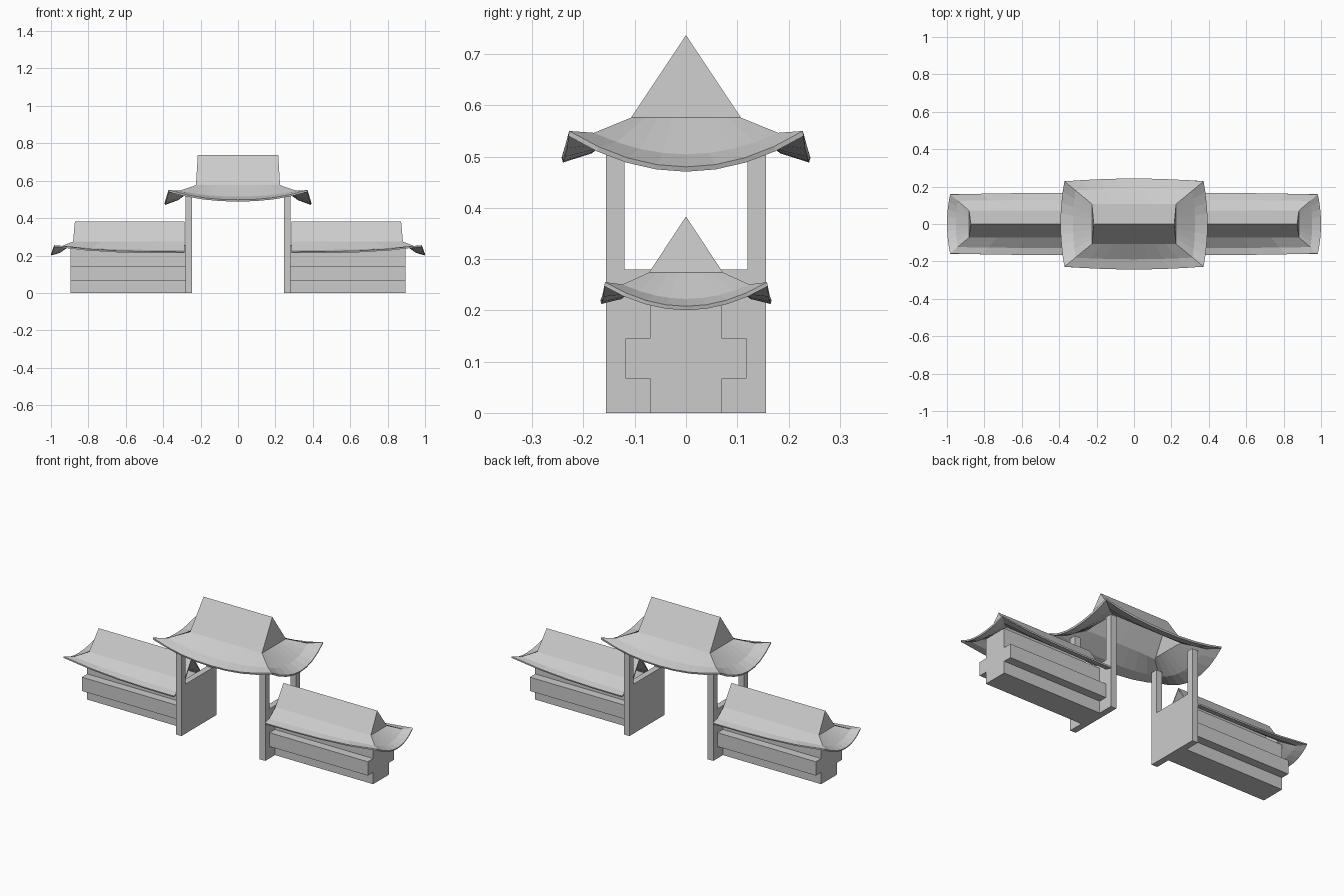
import bpy, bmesh

old = bpy.data.objects.get("Cube")
if old:
    bpy.data.objects.remove(old)

GREY = (0.6, 0.6, 0.6, 1.0)
stone = bpy.data.materials.new("plain_grey")
stone.use_nodes = True
stone.diffuse_color = GREY
stone.node_tree.nodes["Principled BSDF"].inputs["Base Color"].default_value = GREY


def finish(name, bm):
    mesh = bpy.data.meshes.new(name)
    bm.to_mesh(mesh)
    bm.free()
    mesh.materials.append(stone)
    obj = bpy.data.objects.new(name, mesh)
    bpy.context.collection.objects.link(obj)
    return obj


def extrude_profile(name, half, x0, x1):
    """Extrude a (y, z) profile, given for y > 0 and mirrored, from x0 to x1."""
    outline = half + [(-y, z) for y, z in reversed(half)]
    bm = bmesh.new()
    face = bm.faces.new([bm.verts.new((x0, y, z)) for y, z in outline])
    grown = bmesh.ops.extrude_face_region(bm, geom=[face])["geom"]
    verts = [v for v in grown if isinstance(v, bmesh.types.BMVert)]
    bmesh.ops.translate(bm, verts=verts, vec=(x1 - x0, 0, 0))
    bmesh.ops.recalc_face_normals(bm, faces=bm.faces)
    return finish(name, bm)


def lerp(a, b, t):
    return a + (b - a) * t


def curved_roof(name, start, ridge, base, corner, front, end, power, sag,
                thickness, side=1, both_ends=False, steps=4):
    """Quarter roof with a gable above a flaring skirt, mirrored to full size.
    ridge (x, z), base and corner (x, y, z), front (y, z), end (x, z)."""
    bm = bmesh.new()

    def vert(x, y, z):
        return bm.verts.new((x * side, -y, z))

    def skirt(inner, outer):
        rows = []
        for i, o in zip(inner, outer):
            mid = [lerp(a, b, 0.6) for a, b in zip(i, o)]
            mid[2] -= sag
            rows.append([vert(*i), vert(*mid), vert(*o)])
        for a, b in zip(rows, rows[1:]):
            for k in range(2):
                bm.faces.new((a[k], b[k], b[k + 1], a[k + 1]))
        return [r[0] for r in rows]

    ts = [i / steps for i in range(steps + 1)]
    # long side: eave bulges outwards and lifts towards the corner
    long_edge = skirt(
        [(lerp(start, base[0], t), base[1], base[2]) for t in ts],
        [(lerp(start, corner[0], t), lerp(front[0], corner[1], t * t),
          lerp(front[1], corner[2], t ** power)) for t in ts])
    # short end
    end_edge = skirt(
        [(base[0], base[1] * t, base[2]) for t in ts],
        [(lerp(end[0], corner[0], t * t), corner[1] * t,
          lerp(end[1], corner[2], t ** 2)) for t in ts])
    # upper slope and gable
    top_in, top_out = vert(start, 0, ridge[1]), vert(ridge[0], 0, ridge[1])
    bm.faces.new([top_out, top_in] + long_edge)
    for a, b in zip(end_edge, end_edge[1:]):
        bm.faces.new((top_out, a, b))
    bmesh.ops.remove_doubles(bm, verts=bm.verts, dist=0.0005)
    bm.normal_update()
    for f in bm.faces:
        if f.normal.z < 0:
            f.normal_flip()

    obj = finish(name, bm)
    mirror = obj.modifiers.new("mirror", "MIRROR")
    mirror.use_axis = (both_ends, True, False)
    mirror.merge_threshold = 0.0005
    solid = obj.modifiers.new("shell", "SOLIDIFY")
    solid.thickness = thickness
    solid.offset = -1
    return obj


# central gate roof
curved_roof("gate_roof", 0, (0.215, 0.737), (0.225, 0.107, 0.576),
            (0.372, 0.228, 0.55), (0.243, 0.498), (0.393, 0.48),
            2.2, 0.014, 0.01, both_ends=True)

# gate frame: solid lower panel with two posts; cross-shaped flank walls
frame = [(0.12, 0.28), (0.12, 0.525), (0.156, 0.525), (0.156, 0)]
wall = [(0.07, 0.255), (0.07, 0.145), (0.118, 0.145), (0.118, 0.067),
        (0.07, 0.067), (0.07, 0)]

for label, s in (("left", 1), ("right", -1)):
    extrude_profile(label + "_gate_frame", frame, 0.245 * s, 0.28 * s)
    extrude_profile(label + "_wall", wall, 0.28 * s, 0.895 * s)
    curved_roof(label + "_wall_roof", 0.285, (0.872, 0.383),
                (0.882, 0.072, 0.274), (0.983, 0.158, 0.255),
                (0.167, 0.22), (1.0, 0.208), 3, 0.012, 0.008, side=s)
